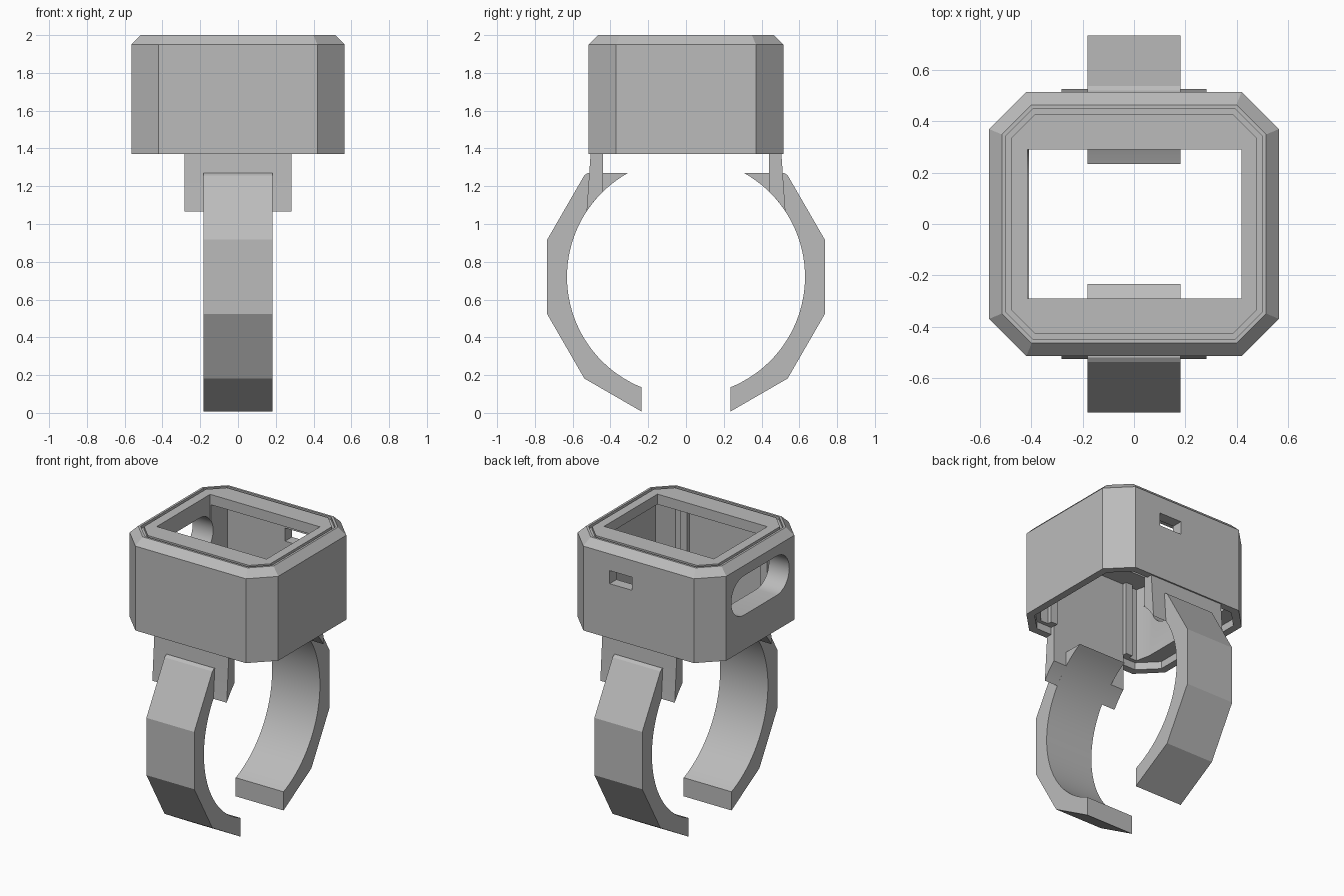
import bpy, bmesh, math

cube = bpy.data.objects.get("Cube")
if cube:
    bpy.data.objects.remove(cube, do_unlink=True)

grey = bpy.data.materials.new("plain_grey")
grey.use_nodes = True
GREY = (0.5, 0.5, 0.5, 1)
grey.diffuse_color = GREY
grey.node_tree.nodes["Principled BSDF"].inputs["Base Color"].default_value = GREY


def loft(name, rings):
    """Closed solid through rings of equal point count."""
    bm = bmesh.new()
    loops = [[bm.verts.new(p) for p in ring] for ring in rings]
    n = len(loops[0])
    for a, b in zip(loops, loops[1:]):
        for i in range(n):
            j = (i + 1) % n
            bm.faces.new((a[i], a[j], b[j], b[i]))
    bm.faces.new(loops[0][::-1])
    bm.faces.new(loops[-1])
    bmesh.ops.recalc_face_normals(bm, faces=bm.faces)
    mesh = bpy.data.meshes.new(name)
    bm.to_mesh(mesh)
    bm.free()
    mesh.materials.append(grey)
    ob = bpy.data.objects.new(name, mesh)
    bpy.context.collection.objects.link(ob)
    return ob


def octagon(z, inset=0.0, hx=0.565, hy=0.515, chamfer=0.145):
    c = chamfer - inset * (2 - math.sqrt(2))
    x, y = hx - inset, hy - inset
    return [(x - c, -y, z), (x, c - y, z), (x, y - c, z), (x - c, y, z),
            (c - x, y, z), (-x, y - c, z), (-x, c - y, z), (c - x, -y, z)]


def along_x(name, pts, x0, x1):
    return loft(name, [[(x, y, z) for y, z in pts] for x in (x0, x1)])


def box(name, x0, x1, y0, y1, z0, z1):
    return along_x(name, [(y0, z0), (y1, z0), (y1, z1), (y0, z1)], x0, x1)


def activate(ob):
    bpy.ops.object.select_all(action='DESELECT')
    ob.select_set(True)
    bpy.context.view_layer.objects.active = ob


def cut(ob, cutter):
    mod = ob.modifiers.new("cut", 'BOOLEAN')
    mod.operation = 'DIFFERENCE'
    mod.solver = 'EXACT'
    mod.object = cutter
    activate(ob)
    bpy.ops.object.modifier_apply(modifier=mod.name)
    bpy.data.objects.remove(cutter, do_unlink=True)


# Case: chamfered octagonal shell with a bevelled rim and a fine groove
BASE, TOP = 1.37, 2.0
levels = [(BASE, 0), (1.95, 0), (TOP, 0.05), (TOP, 0.065),
          (1.98, 0.065), (1.98, 0.085), (TOP, 0.085)]
case = loft("case", [octagon(z, inset) for z, inset in levels])

# Cavity, lower rebate and display opening
cavity = [[(min(max(x, -0.41), 0.47), y, z) for x, y, z in octagon(z0, 0.075)]
          for z0 in (1.3, 1.93)]
cut(case, loft("cavity_cutter", cavity))
cut(case, loft("rebate_cutter", [octagon(1.3, 0.05), octagon(1.42, 0.05)]))
cut(case, box("opening_cutter", -0.415, 0.42, -0.29, 0.29, 1.8, 2.1))

# Back port and rounded side window
cut(case, box("port_cutter", 0.05, 0.22, 0.4, 0.6, 1.745, 1.835))
R = 0.135
window = []
for side in (1, -1):
    for i in range(17):
        a = math.pi * (i / 16 - 0.5)
        window.append((side * (0.18 + R * math.cos(a)),
                       1.745 + side * R * math.sin(a)))
cut(case, along_x("window_cutter", window, -0.7, -0.3))

# Guide rails inside the front wall
for side, name in ((1, "left"), (-1, "right")):
    xs = sorted((side * 0.28, side * 0.33))
    box(name + "_guide_rail", *xs, -0.45, -0.41, 1.42, 1.94)

# Band: two mirrored arms, round inside and twelve-sided outside
CZ, INNER, FLAT = 0.72, 0.63, 0.735
CORNER = FLAT / math.cos(math.radians(15))


def arc(y0, z0, y1, z1, steps):
    a0, a1 = math.atan2(z0 - CZ, y0), math.atan2(z1 - CZ, y1)
    angles = [a0 + (a1 - a0) * i / steps for i in range(steps + 1)]
    return [(INNER * math.cos(a), CZ + INNER * math.sin(a)) for a in angles]


corners = [(CORNER * math.cos(math.radians(a)), CZ + CORNER * math.sin(math.radians(a)))
           for a in (-45, -15, 15, 45)]
arm_profile = [(0.235, 0.007)] + corners + [(0.52, 1.27)] + arc(0.307, 1.27, 0.235, 0.135, 40)
tab_profile = [(0.44, 1.44), (0.505, 1.44), (0.505, BASE)] + arc(0.527, 1.066, 0.44, 1.171, 8)

for side, name in ((-1, "front"), (1, "back")):
    arm = along_x(name + "_band_arm", [(side * y, z) for y, z in arm_profile], -0.182, 0.182)
    tab = along_x(name + "_mounting_tab", [(side * y, z) for y, z in tab_profile], -0.283, 0.283)
    for ob in (arm, tab):
        activate(ob)
        bpy.ops.object.shade_smooth_by_angle(angle=math.radians(20))

activate(case)
bpy.ops.object.shade_smooth_by_angle(angle=math.radians(20))
